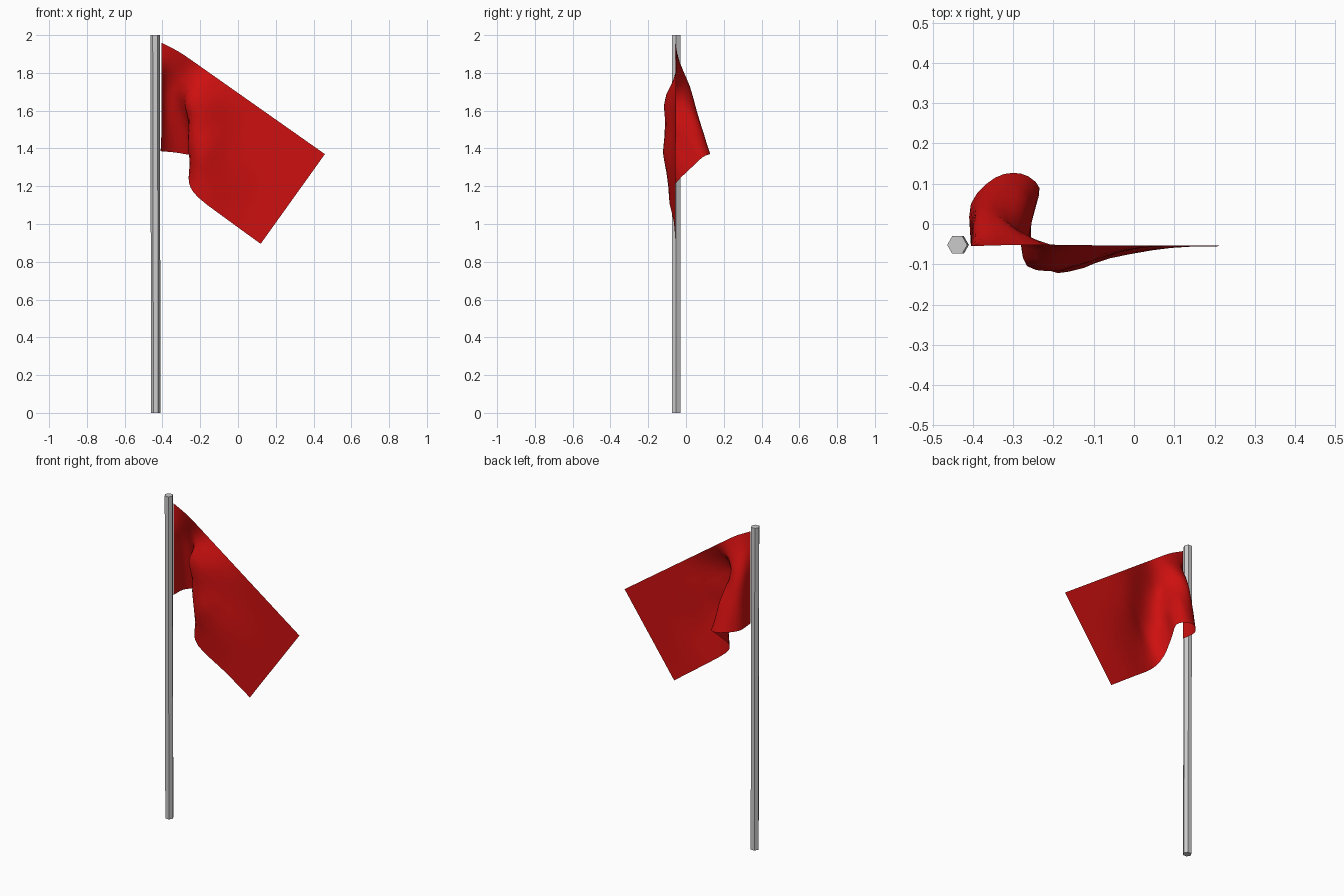
import bpy, bmesh, math
from mathutils import Vector

if "Cube" in bpy.data.objects:
    bpy.data.objects.remove(bpy.data.objects["Cube"])

# Hexagonal pole with a very slight lean
bpy.ops.mesh.primitive_cylinder_add(vertices=6, radius=0.025, depth=2,
                                    location=(-0.437, -0.052, 1))
pole = bpy.context.object
pole.name = "pole"
bm = bmesh.new()
bm.from_mesh(pole.data)
turn = math.radians(30)
for v in bm.verts:
    x, y = v.co.x, v.co.y
    v.co.x = x * math.cos(turn) - y * math.sin(turn) - 0.002 * v.co.z
    v.co.y = x * math.sin(turn) + y * math.cos(turn)
bm.to_mesh(pole.data)
bm.free()


def catmull(p, t):
    """Point on a spline through p, with t running from 0 to len(p) - 1."""
    i = min(int(t), len(p) - 2)
    f = t - i
    b, c = p[i], p[i + 1]
    a = p[i - 1] if i > 0 else b * 2 - c
    d = p[i + 2] if i + 2 < len(p) else c * 2 - b
    return 0.5 * (b * 2 + (c - a) * f + (a * 2 - b * 5 + c * 4 - d) * f ** 2
                  + (b * 3 - a - c * 3 + d) * f ** 3)


# Flag: four guide lines from hoist to fly, top edge to bottom edge
U = (0, .1, .18, .25, .31, .39, .5, .6, .8, 1)
corner, bend, tip = Vector((-.405, -.055, 1.96)), Vector((-.30, -.052, 1.905)), Vector((.46, -.055, 1.37))
top = [corner.lerp(bend, u / .115) if u < .115 else bend.lerp(tip, (u - .115) / .885) for u in U]
upper = [(-.405, -.055, 1.77), (-.385, 0, 1.75), (-.335, .02, 1.72), (-.285, -.035, 1.70),
         (-.265, -.105, 1.65), (-.18, -.115, 1.61), (-.07, -.08, 1.53), (.02, -.06, 1.46),
         (.178, -.055, 1.335), (.347, -.055, 1.212)]
lower = [(-.405, -.055, 1.58), (-.395, .035, 1.565), (-.345, .07, 1.55), (-.275, .06, 1.54),
         (-.255, 0, 1.50), (-.262, -.075, 1.46), (-.19, -.122, 1.38), (-.10, -.095, 1.30),
         (.065, -.06, 1.175), (.233, -.055, 1.053)]
bottom = [(-.405, -.055, 1.39), (-.405, .05, 1.385), (-.345, .115, 1.38), (-.28, .125, 1.37),
          (-.235, .09, 1.355), (-.25, .03, 1.30), (-.26, -.05, 1.22), (-.21, -.09, 1.14),
          (-.045, -.065, 1.015), (.12, -.055, .895)]
guides = [[Vector(p) for p in g] for g in (top, upper, lower, bottom)]

# Skin the guide lines into a smooth cloth sheet
STEP = 3
cols, rows = (len(U) - 1) * STEP, 3 * STEP
bm = bmesh.new()
grid = []
for i in range(cols + 1):
    column = [catmull(g, i / STEP) for g in guides]
    grid.append([bm.verts.new(catmull(column, j / STEP)) for j in range(rows + 1)])
for i in range(cols):
    for j in range(rows):
        face = bm.faces.new((grid[i][j], grid[i][j + 1], grid[i + 1][j + 1], grid[i + 1][j]))
        face.smooth = True
mesh = bpy.data.meshes.new("flag")
bm.to_mesh(mesh)
bm.free()
flag = bpy.data.objects.new("flag", mesh)
bpy.context.collection.objects.link(flag)
red = bpy.data.materials.new("red_cloth")
red.diffuse_color = (0.62, 0.005, 0.005, 1)
red.use_nodes = True
red.node_tree.nodes["Principled BSDF"].inputs["Base Color"].default_value = red.diffuse_color
mesh.materials.append(red)
